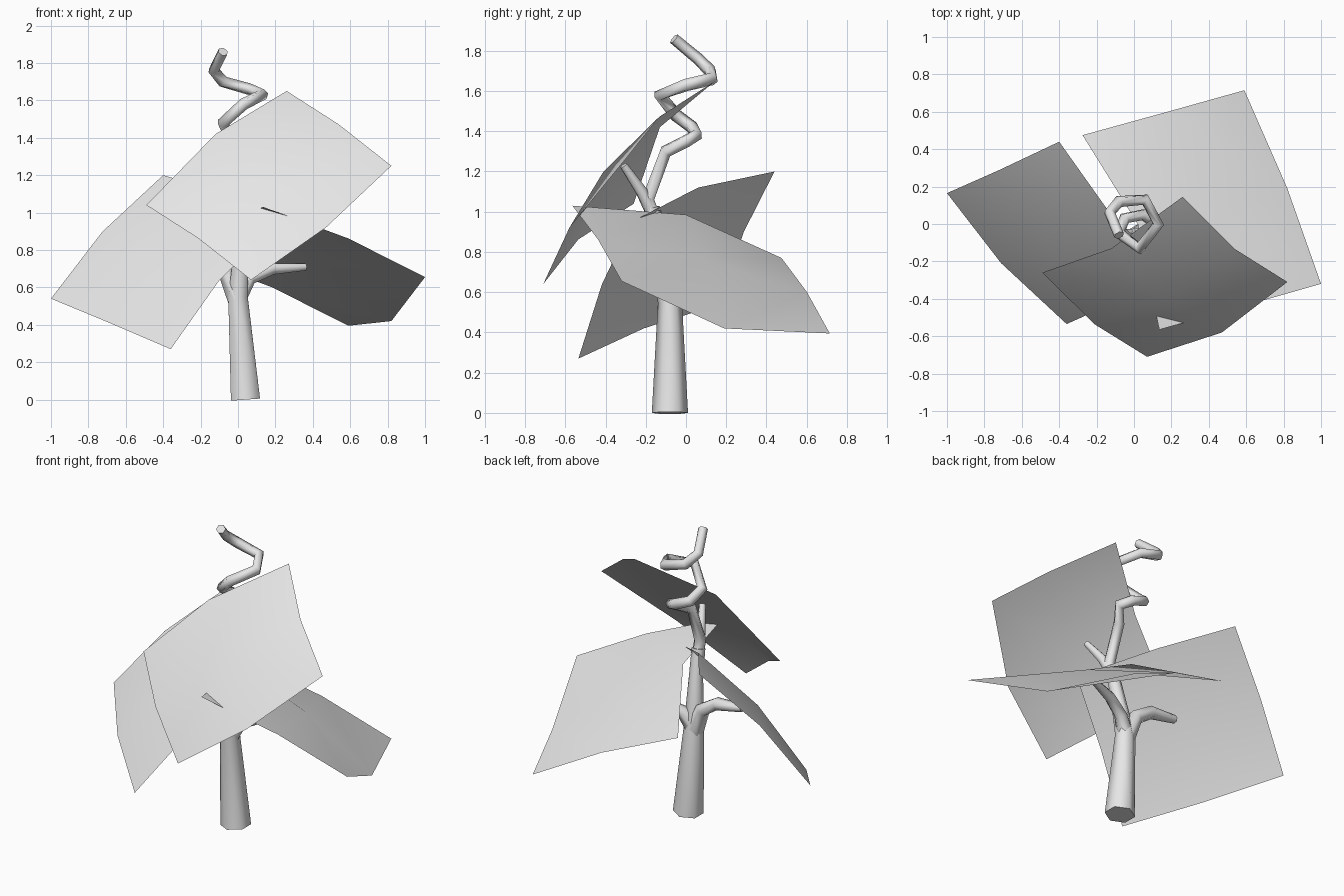
import bpy
from mathutils import Vector

default_cube = bpy.data.objects.get("Cube")
if default_cube:
    bpy.data.objects.remove(default_cube)

# One plain colour for the whole plant
grey = bpy.data.materials.new("plain_grey")
grey.diffuse_color = (0.8, 0.8, 0.8, 1)
grey.use_nodes = True
shader = next(n for n in grey.node_tree.nodes if n.type == 'BSDF_PRINCIPLED')
shader.inputs["Base Color"].default_value = grey.diffuse_color


def stalk(name, path):
    """Six-sided tube through (x, y, z, radius) points, closed at both ends."""
    curve = bpy.data.curves.new(name, 'CURVE')
    curve.dimensions = '3D'
    curve.bevel_depth = 1
    curve.bevel_resolution = 1
    curve.use_fill_caps = True
    spline = curve.splines.new('POLY')
    spline.points.add(len(path) - 1)
    for point, (x, y, z, radius) in zip(spline.points, path):
        point.co = (x, y, z, 1)
        point.radius = radius
    spline.use_smooth = True
    curve.materials.append(grey)
    obj = bpy.data.objects.new(name, curve)
    bpy.context.collection.objects.link(obj)
    return obj


def leaf(name, near, centre, far):
    """Bent sheet: near and far edges of three points, joined over a raised centre."""
    near = [Vector(p) for p in near]
    far = [Vector(p) for p in far]
    centre = Vector(centre)
    mean = (near[0] + near[2] + far[0] + far[2]) / 4
    lift = (centre - mean) * 0.4
    middle = [(near[0] + far[0]) / 2 + lift, centre, (near[2] + far[2]) / 2 + lift]
    points = near + middle + far
    faces = [(i, i + 1, i + 4, i + 3) for row in (0, 3) for i in (row, row + 1)]
    mesh = bpy.data.meshes.new(name)
    mesh.from_pydata(points, [], faces)
    mesh.materials.append(grey)
    # Every sheet faces upwards
    if sum(p.normal.z for p in mesh.polygons) < 0:
        mesh.flip_normals()
    for p in mesh.polygons:
        p.use_smooth = True
    obj = bpy.data.objects.new(name, mesh)
    bpy.context.collection.objects.link(obj)
    return obj


# Trunk, thinning upwards
stalk("trunk", [(.04, -.08, 0, .09), (0, -.08, .55, .06),
                (.02, -.13, .85, .042), (.03, -.17, 1.02, .04)])

# Coiled tendril climbing from the trunk
stalk("tendril", [(.03, -.17, 1, .038), (.03, -.19, 1.06, .037),
                  (.03, -.1, 1.3, .034), (.11, 0, 1.35, .033),
                  (.05, .05, 1.38, .033), (-.05, .03, 1.42, .032),
                  (-.08, -.05, 1.48, .032), (.03, -.13, 1.58, .032),
                  (.13, 0, 1.63, .032), (.06, .13, 1.66, .032),
                  (-.08, .12, 1.7, .032), (-.13, .06, 1.76, .03),
                  (-.08, -.06, 1.86, .028)])

# Leaf stalks
stalk("front_leaf_stalk", [(.03, -.16, .98, .035), (.05, -.22, 1.1, .03), (.1, -.31, 1.23, .02)])
stalk("right_leaf_stalk", [(0, -.08, .52, .055), (-.07, -.07, .69, .045),
                           (-.18, -.06, .76, .04), (-.36, -.06, .78, .025)])
stalk("left_leaf_stalk", [(0, -.08, .55, .05), (.06, -.05, .65, .04),
                          (.18, 0, .7, .035), (.36, .07, .71, .022)])

# Three broad leaves
leaf("front_leaf",
     [(-.49, -.26, 1.04), (-.12, -.13, 1.42), (.26, .145, 1.65)],
     (.16, -.41, 1.2),
     [(.07, -.71, .64), (.47, -.58, .92), (.82, -.31, 1.25)])
leaf("right_leaf",
     [(-.4, .44, 1.2), (-.13, .06, 1.12), (.21, -.27, .95)],
     (-.45, -.09, .81),
     [(-1, .165, .54), (-.71, -.21, .42), (-.36, -.535, .27)])
leaf("left_leaf",
     [(-.275, .475, .77), (.02, 0, .985), (.135, -.565, 1.03)],
     (.42, .09, .76),
     [(.59, .715, .395), (.82, .19, .42), (1, -.32, .655)])
